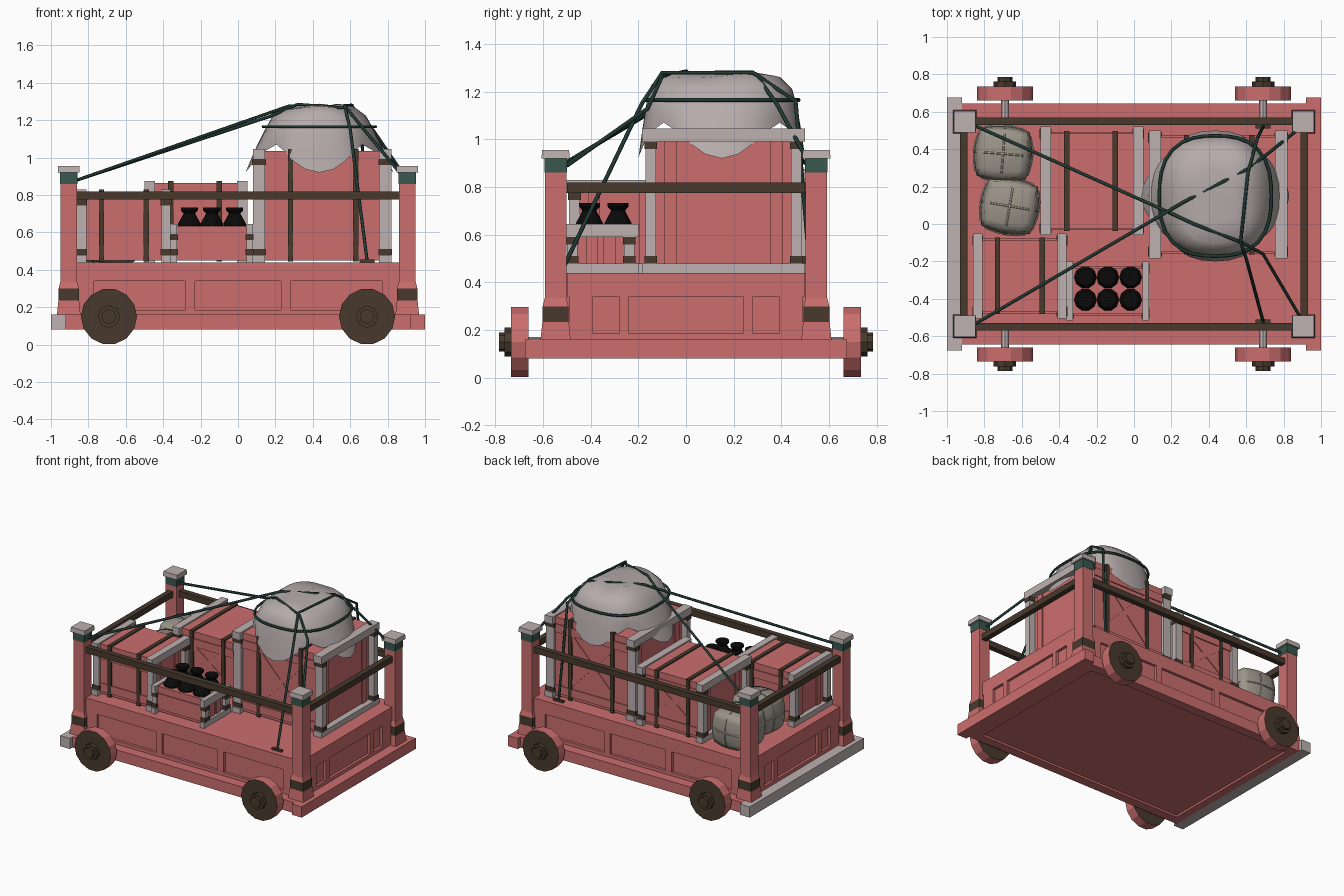
import bpy, bmesh, math
from mathutils import Vector, Matrix

if "Cube" in bpy.data.objects:
    bpy.data.objects.remove(bpy.data.objects["Cube"])


def material(name, r, g, b):
    m = bpy.data.materials.new(name)
    m.use_nodes = True
    m.diffuse_color = (r, g, b, 1)
    m.node_tree.nodes["Principled BSDF"].inputs["Base Color"].default_value = (r, g, b, 1)
    return m


RED = material("painted red wood", .60, .155, .155)
GREY = material("pale grey trim", .51, .44, .44)
CLOTH = material("tarp cloth", .47, .41, .41)
BROWN = material("dark brown", .065, .042, .027)
GREEN = material("green band", .04, .095, .075)
ROPE = material("dark green rope", .014, .04, .032)
BLACK = material("black glass", .003, .003, .003)
SACK = material("sack cloth", .33, .30, .25)
TWINE = material("sack twine", .55, .50, .43)


def finish(bm, name, *mats):
    bmesh.ops.recalc_face_normals(bm, faces=bm.faces)
    me = bpy.data.meshes.new(name)
    bm.to_mesh(me)
    bm.free()
    for m in mats:
        me.materials.append(m)
    ob = bpy.data.objects.new(name, me)
    bpy.context.collection.objects.link(ob)
    return ob


def box(name, mat, x, y, z, taper=1.0):
    """Box from (low, high) pairs; taper scales the top."""
    bm = bmesh.new()
    bmesh.ops.create_cube(bm, size=1)
    c = [sum(p) / 2 for p in (x, y, z)]
    d = [abs(p[1] - p[0]) for p in (x, y, z)]
    for v in bm.verts:
        k = taper if v.co.z > 0 else 1
        v.co = Vector((c[0] + v.co.x * d[0] * k, c[1] + v.co.y * d[1] * k, c[2] + v.co.z * d[2]))
    return finish(bm, name, mat)


def around(c, half):
    return (c - half, c + half)


def lathe(name, profile, sides, mats, rule=None):
    """Closed solid from (radius, height) points, turned about z."""
    bm = bmesh.new()
    rings = [[bm.verts.new((r * math.cos(a), r * math.sin(a), z))
              for a in (2 * math.pi * i / sides for i in range(sides))] for r, z in profile]
    for lo, hi in zip(rings, rings[1:]):
        for i in range(sides):
            j = (i + 1) % sides
            bm.faces.new((lo[i], lo[j], hi[j], hi[i]))
    bm.faces.new(rings[0])
    bm.faces.new(rings[-1])
    if rule:
        for f in bm.faces:
            f.normal_update()
            f.material_index = rule(f)
    return finish(bm, name, *mats)


def cord(name, points, mat, radius=.009, closed=False):
    cu = bpy.data.curves.new(name, "CURVE")
    cu.dimensions = "3D"
    cu.bevel_depth = radius
    cu.bevel_resolution = 1
    cu.use_fill_caps = True
    s = cu.splines.new("POLY")
    s.points.add(len(points) - 1)
    for p, co in zip(s.points, points):
        p.co = (*co, 1)
    s.use_cyclic_u = closed
    cu.materials.append(mat)
    ob = bpy.data.objects.new(name, cu)
    bpy.context.collection.objects.link(ob)
    return ob


# Chassis: plate, underside lip, bumpers, body core
box("base_plate", RED, (-.92, .92), (-.645, .645), (.095, .16))
for s in (-1, 1):
    box("underside_lip", RED, (-.92, .92), around(s * .61, .035), (.08, .095))
    box("underside_end_lip", RED, around(s * .89, .03), (-.575, .575), (.08, .095))
    box("bumper", GREY if s < 0 else RED, around(s * .96, .04), (-.675, .675), (.08, .16))
box("body", RED, (-.905, .905), (-.55, .55), (.16, .44))

# Raised panel framing on all four walls
for s in (-1, 1):
    side, end = around(s * .56, .01), around(s * .915, .01)
    box("side_top_rail", RED, (-.87, .87), side, (.34, .44))
    box("side_bottom_rail", RED, (-.87, .87), side, (.16, .185))
    box("end_top_rail", RED, end, (-.5, .5), (.34, .44))
    box("end_bottom_rail", RED, end, (-.5, .5), (.16, .185))
    for x in (-.82, -.255, .255, .82):
        box("side_stile", RED, around(x, .05 if abs(x) > .5 else .025), side, (.185, .34))
    for y in (-.44, -.26, .26, .44):
        box("end_stile", RED, end, around(y, .05 if abs(y) > .3 else .02), (.185, .34))

# Corner posts and guard rails
for sx in (-1, 1):
    for sy in (-1, 1):
        x, y = sx * .905, sy * .547
        for name, mat, half, z, taper in (
                ("post_foot", RED, .063, (.16, .235), .88), ("post_foot_band", BROWN, .054, (.23, .30), 1),
                ("post_collar", RED, .054, (.30, .335), .84), ("post", RED, .045, (.30, .865), 1),
                ("post_band", GREEN, .047, (.86, .92), 1), ("post_cap", GREY, .059, (.92, .955), .96)):
            box(name, mat, around(x, half), around(y, half), z, taper)
    box("end_rail", BROWN, around(sx * .91, .02), (-.5, .5), (.775, .82))
    box("side_rail", BROWN, (-.865, .865), around(sx * .55, .02), (.775, .82))

# Wheels: red tread, dark faces and stepped hub
for sx in (-1, 1):
    for sy in (-1, 1):
        turn = Matrix.Rotation(-sy * math.pi / 2, 4, "X")
        place = Matrix.Translation((sx * .69, 0, .15)) @ turn
        wheel = lathe("wheel", [(.15, .66), (.15, .735)], 14, (RED, BROWN),
                      lambda f: 1 if abs(f.normal.z) > .5 else 0)
        hub = lathe("wheel_hub", [(.06, .73), (.06, .762), (.04, .762), (.04, .785)], 8, (BROWN,))
        axle = lathe("axle", [(.022, .5), (.022, .67)], 8, (GREY,))
        for ob in (wheel, hub, axle):
            ob.matrix_world = place


def crate(name, x, y, top, straps, w=.055, cross=False):
    """Red box between two grey end frames, with brown corner bands and straps."""
    (x0, x1), (y0, y1) = x, y
    front, back = y0 + .035, y1 - .035
    box(name + "_box", RED, (x0 + w * .7, x1 - w * .7), (front, back), (.45, top - .01))
    for xa in (x0, x1 - w):
        for z in ((.44, .48), (top - .055, top)):
            box(name + "_beam", GREY, (xa, xa + w), y, z)
        for ya in (y0 + .015, y1 - .06):
            box(name + "_upright", GREY, (xa, xa + w), (ya, ya + .045), (.48, top - .055))
            for z in (.48, top - .085):
                box(name + "_band", BROWN, (xa - .004, xa + w + .004), (ya - .004, ya + .049), (z, z + .03))
    # Thin boards framing the end panels
    for xe in (x0 + w * .7, x1 - w * .7):
        for ya in (front + .06, back - .11):
            box(name + "_end_board", RED, around(xe, .008), (ya, ya + .05), (.48, top - .055))
    for xs in straps:
        box(name + "_strap", BROWN, around(xs, .014), (front - .012, back + .012), (.445, top))
    for yf in (front, back):
        for z in (.47, top - .12):
            box(name + "_rail", RED, (x0 + w, x1 - w), around(yf, .008), (z, z + .06))
        if cross:
            mx, mz = (straps[0] + straps[1]) / 2, (top + .44) / 2
            dx, dz = (straps[1] - straps[0]), top - .68
            for s in (-1, 1):
                b = box(name + "_brace", RED, around(0, .02), around(0, .006), around(0, math.hypot(dx, dz) / 2))
                b.location = (mx, yf, mz)
                b.rotation_euler.y = s * math.atan2(dx, dz)


crate("large_crate", (.08, .82), (-.185, .5), 1.045, (.28, .63), .065, True)
crate("middle_crate", (-.5, .05), (-.06, .52), .875, (-.36, -.1), .055, True)
crate("small_crate", (-.86, -.36), (-.505, -.05), .83, (-.73, -.49), .05)

# Bottle crate with two rows of bottles
crate("bottle_crate", (-.36, .08), (-.515, -.2), .645, (), .035)
for x in (-.26, -.14, -.018):
    for y in (-.285, -.405):
        b = lathe("bottle", [(.06, 0), (.06, .02), (.032, .07), (.032, .075), (.046, .09), (.046, .105)], 10, (BLACK,))
        b.location = (x, y, .628)


# Tied sacks: cubes eased toward spheres, wrapped in twine
def puff(p, grow=1.0):
    p = Vector(p)
    p = p.lerp(p.normalized() * 1.15, .5) * grow
    return Vector((p.x * .145, p.y * .14, p.z * .13))


def square_loop(n=20):
    for i in range(n):
        a = 2 * math.pi * i / n
        c, s = math.cos(a), math.sin(a)
        m = max(abs(c), abs(s))
        yield c / m, s / m


for x, y, turn in ((-.70, .375, -.08), (-.665, .095, -.17)):
    place = Matrix.Translation((x, y, .57)) @ Matrix.Rotation(turn, 4, "Z")
    bm = bmesh.new()
    bmesh.ops.create_cube(bm, size=2)
    bmesh.ops.subdivide_edges(bm, edges=bm.edges, cuts=5, use_grid_fill=True)
    for v in bm.verts:
        v.co = puff(v.co)
    for f in bm.faces:
        f.smooth = True
    finish(bm, "sack", SACK).matrix_world = place
    for u, v in ((0, 2), (1, 2), (0, 1)):
        pts = []
        for a, b in square_loop():
            p = [0, 0, 0]
            p[u], p[v] = a, b
            pts.append(puff(p, 1.01))
        cord("sack_twine", pts, TWINE, .005, True).matrix_world = place

# Draped tarp: rounded lump whose four corners hang over the crate
CX, CY = .435, .15


def lump(a, rx, ry):
    c, s = math.cos(a), math.sin(a)
    k = (abs(c) ** 2.6 + abs(s) ** 2.6) ** (-1 / 2.6)
    return CX + rx * k * c, CY + ry * k * s


bm = bmesh.new()
N = 32
angles = [2 * math.pi * i / N for i in range(N)]
rings = [[bm.verts.new((*lump(a, rx, ry), z + .008 * math.sin(3 * a))) for a in angles]
         for rx, ry, z in ((.11, .14, 1.28), (.19, .25, 1.265), (.25, .295, 1.22), (.29, .315, 1.15))]
for reach, drop in ((.5, .5), (1, 1)):
    ring = []
    for a in angles:
        k = abs(math.cos(2 * a)) ** 1.6 if abs(math.cos(2 * a)) > .02 and math.cos(2 * a) ** 2 > 0 else 0
        x, y = lump(a, .30 + .095 * k * reach, .318 + .032 * k * reach)
        ring.append(bm.verts.new((x, y, 1.15 - drop * (.08 + .15 * k))))
    rings.append(ring)
for lo, hi in zip(rings, rings[1:]):
    for i in range(N):
        j = (i + 1) % N
        bm.faces.new((lo[i], lo[j], hi[j], hi[i]))
bm.faces.new(rings[0])
for f in bm.faces:
    f.smooth = True
finish(bm, "tarp", CLOTH)

# Ropes: a loop round the tarp, two diagonals and one tie-down
cord("tarp_loop", [(*lump(a, .30, .322), 1.165) for a in angles], ROPE, closed=True)
cord("diagonal_rope_a", [(-.86, -.54, .88), (.27, .12, 1.275), (.60, .29, 1.275), (.72, .38, 1.15), (.87, .5, .93)], ROPE)
cord("diagonal_rope_b", [(-.86, .53, .88), (.17, .07, 1.22), (.32, 0, 1.285), (.58, -.1, 1.265),
                         (.69, -.16, 1.13), (.89, -.5, .89)], ROPE)
cord("tie_down_rope", [(.69, -.52, .45), (.60, -.185, 1.15), (.57, -.1, 1.28), (.61, .28, 1.28),
                       (.66, .46, 1.16), (.69, .52, .45)], ROPE)
for y in (-.52, .52):
    box("rope_cleat", BROWN, around(.69, .04), around(y, .01), (.44, .455))
